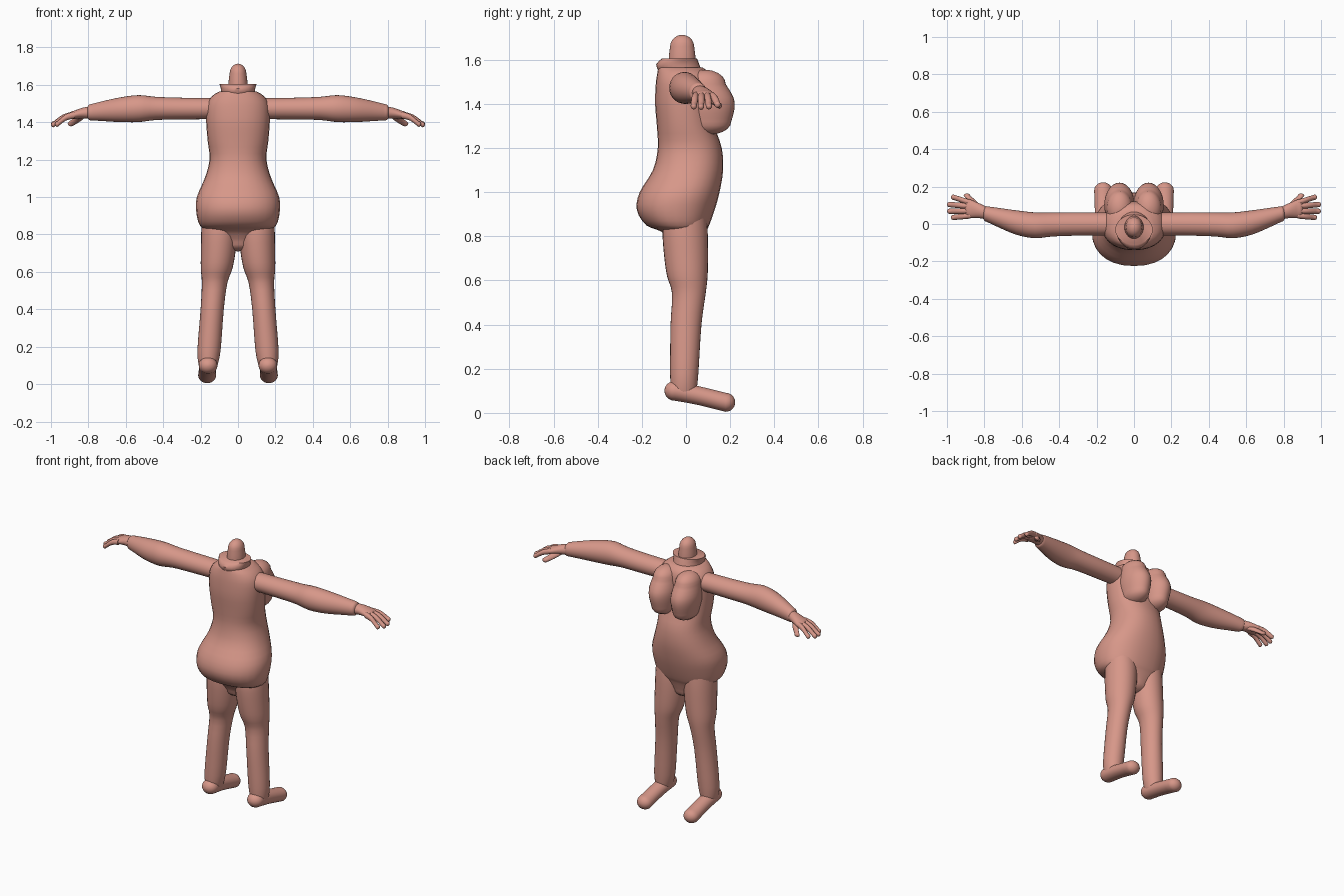
import bpy
import bmesh
import math
from mathutils import Vector

if "Cube" in bpy.data.objects:
    bpy.data.objects.remove(bpy.data.objects["Cube"], do_unlink=True)

skin = bpy.data.materials.new("skin")
skin.use_nodes = True
COLOUR = (0.68, 0.31, 0.25, 1)
skin.diffuse_color = COLOUR
skin.node_tree.nodes["Principled BSDF"].inputs["Base Color"].default_value = COLOUR


def catmull(a, b, c, d, t):
    return tuple(0.5 * (2 * q + (r - p) * t + (2 * p - 5 * q + 4 * r - s) * t * t
                        + (3 * q - p - 3 * r + s) * t ** 3)
                 for p, q, r, s in zip(a, b, c, d))


def refine(sections, steps):
    out = []
    last = len(sections) - 1
    for i in range(last):
        quad = [sections[min(max(i + k, 0), last)] for k in (-1, 0, 1, 2)]
        out += [catmull(*quad, s / steps) for s in range(steps)]
    return out + [sections[-1]]


def dome(section, height, count=5):
    """Rings shrinking away from an end section to round it off."""
    p, u, v, ru, rv = section
    angles = [math.radians(85) * k / count for k in range(1, count + 1)]
    return [(p + height * math.sin(a), u, v, ru * math.cos(a), rv * math.cos(a))
            for a in angles]


def loft(name, axis, sections, start=0.0, end=0.0, sides=28, steps=3, power=1.0):
    """Skin elliptical rings (position, centre u, centre v, radius u, radius v) along an axis."""
    rings = refine(sections, steps)
    if start:
        rings = dome(sections[0], -start)[::-1] + rings
    if end:
        rings += dome(sections[-1], end)
    place = {"x": lambda p, u, v: Vector((p, u, v)),
             "y": lambda p, u, v: Vector((u, p, v)),
             "z": lambda p, u, v: Vector((u, v, p))}[axis]
    bm = bmesh.new()
    loops = []
    for p, u, v, ru, rv in rings:
        loop = []
        for k in range(sides):
            a = math.tau * k / sides
            c, s = math.cos(a), math.sin(a)
            c = math.copysign(abs(c) ** power, c)
            s = math.copysign(abs(s) ** power, s)
            loop.append(bm.verts.new(place(p, u + ru * c, v + rv * s)))
        loops.append(loop)
    for lo, hi in zip(loops, loops[1:]):
        for k in range(sides):
            n = (k + 1) % sides
            bm.faces.new((lo[k], lo[n], hi[n], hi[k]))
    bm.faces.new(loops[0][::-1])
    bm.faces.new(loops[-1])
    return finish(name, bm)


def finish(name, bm):
    bmesh.ops.recalc_face_normals(bm, faces=bm.faces)
    mesh = bpy.data.meshes.new(name)
    bm.to_mesh(mesh)
    bm.free()
    mesh.materials.append(skin)
    obj = bpy.data.objects.new(name, mesh)
    bpy.context.collection.objects.link(obj)
    bpy.ops.object.select_all(action="DESELECT")
    obj.select_set(True)
    bpy.context.view_layer.objects.active = obj
    bpy.ops.object.shade_smooth_by_angle(angle=math.radians(50))
    return obj


def upright(z, half_width, back, front):
    return (z, 0, (back + front) / 2, half_width, (front - back) / 2)


# Torso, from crotch to shoulders
loft("torso", "z", [
    upright(0.76, 0.09, -0.07, 0.07),
    upright(0.82, 0.165, -0.11, 0.09),
    upright(0.85, 0.205, -0.18, 0.105),
    upright(0.92, 0.223, -0.223, 0.13),
    upright(1.0, 0.22, -0.21, 0.152),
    upright(1.1, 0.178, -0.15, 0.168),
    upright(1.2, 0.152, -0.128, 0.162),
    upright(1.3, 0.162, -0.132, 0.13),
    upright(1.4, 0.17, -0.14, 0.12),
    upright(1.49, 0.167, -0.137, 0.12),
    upright(1.54, 0.138, -0.13, 0.105),
    upright(1.565, 0.098, -0.125, 0.075),
], start=0.05, power=0.9)

# Collar and neck stump
loft("collar", "z", [
    upright(1.55, 0.09, -0.125, 0.07),
    upright(1.58, 0.092, -0.135, 0.06),
    upright(1.605, 0.1, -0.11, 0.05),
], steps=2)
loft("neck", "z", [
    upright(1.57, 0.052, -0.08, 0.045),
    upright(1.62, 0.05, -0.077, 0.042),
    upright(1.66, 0.045, -0.072, 0.037),
], end=0.053)

for side, s in (("left", 1), ("right", -1)):
    # Breast, drooping slightly
    loft(side + "_breast", "z", [
        (1.32, s * 0.075, 0.10, 0.07, 0.105),
        (1.38, s * 0.077, 0.10, 0.08, 0.12),
        (1.43, s * 0.078, 0.10, 0.08, 0.115),
        (1.49, s * 0.078, 0.085, 0.07, 0.095),
    ], start=0.06, end=0.065)

    # Leg and foot
    loft(side + "_leg", "z", [
        (0.1, s * 0.16, -0.01, 0.05, 0.058),
        (0.18, s * 0.155, -0.008, 0.062, 0.064),
        (0.4, s * 0.138, 0, 0.062, 0.07),
        (0.54, s * 0.125, 0.013, 0.068, 0.076),
        (0.62, s * 0.114, 0.006, 0.085, 0.092),
        (0.72, s * 0.105, 0, 0.093, 0.1),
        (0.83, s * 0.1, -0.004, 0.096, 0.102),
        (0.92, s * 0.1, 0, 0.09, 0.09),
    ], start=0.03)
    loft(side + "_foot", "y", [
        (-0.05, s * 0.16, 0.1, 0.05, 0.045),
        (0.05, s * 0.163, 0.08, 0.046, 0.043),
        (0.18, s * 0.165, 0.048, 0.048, 0.043),
    ], start=0.048, end=0.043)

    # Arm, bending forward below the elbow
    loft(side + "_arm", "x", [
        (s * 0.1, 0, 1.473, 0.06, 0.056),
        (s * 0.3, 0, 1.473, 0.062, 0.058),
        (s * 0.44, -0.003, 1.474, 0.064, 0.062),
        (s * 0.53, -0.007, 1.473, 0.069, 0.072),
        (s * 0.63, 0.008, 1.467, 0.065, 0.066),
        (s * 0.73, 0.036, 1.459, 0.051, 0.052),
        (s * 0.79, 0.054, 1.453, 0.041, 0.043),
    ], end=s * 0.02)

    # Palm, fingers and thumb
    loft(side + "_palm", "x", [
        (s * 0.78, 0.055, 1.452, 0.033, 0.034),
        (s * 0.83, 0.072, 1.449, 0.04, 0.029),
        (s * 0.88, 0.083, 1.438, 0.05, 0.022),
    ], end=s * 0.025, sides=20)
    digits = [("little_finger", 0.875, 0.045, 0.965, 0.035, 1.39),
              ("ring_finger", 0.88, 0.07, 0.985, 0.068, 1.388),
              ("middle_finger", 0.88, 0.095, 0.986, 0.104, 1.39),
              ("index_finger", 0.88, 0.115, 0.965, 0.143, 1.397)]
    for label, x0, y0, x1, y1, z1 in digits:
        loft(side + "_" + label, "x", [
            (s * x0, y0, 1.438, 0.016, 0.018),
            (s * (x0 + x1) / 2, (y0 + y1) / 2, 1.426, 0.015, 0.017),
            (s * x1, y1, z1, 0.014, 0.015),
        ], end=s * 0.014, sides=12)
    loft(side + "_thumb", "y", [
        (0.08, s * 0.835, 1.437, 0.026, 0.018),
        (0.12, s * 0.86, 1.415, 0.021, 0.017),
        (0.15, s * 0.893, 1.392, 0.018, 0.014),
    ], end=0.013, sides=12)
